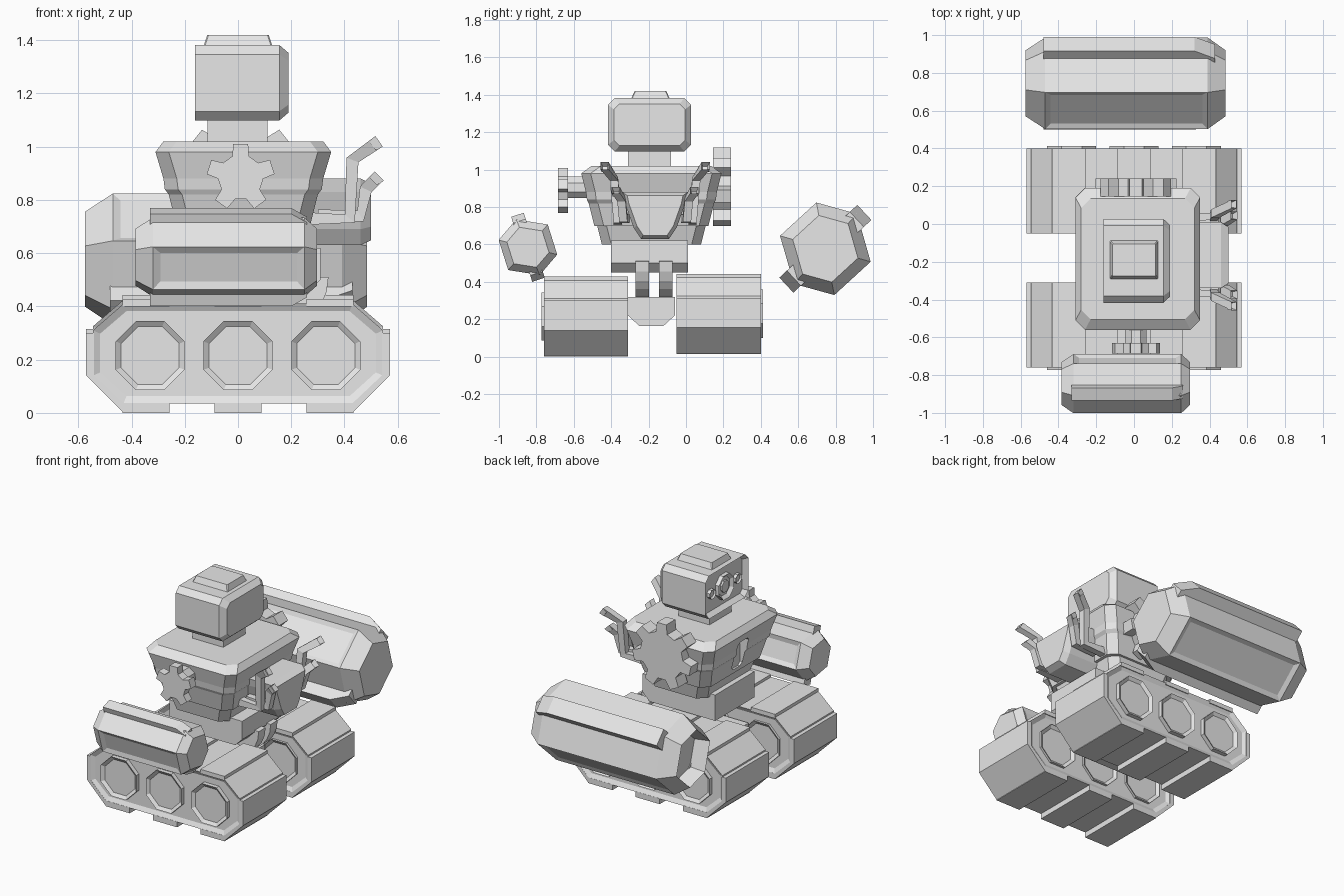
import bpy, bmesh
from math import cos, sin, radians, pi
from mathutils import Vector

if "Cube" in bpy.data.objects:
    bpy.data.objects.remove(bpy.data.objects["Cube"], do_unlink=True)

mat = bpy.data.materials.new("plain_grey")
mat.use_nodes = True
mat.diffuse_color = (0.8, 0.8, 0.8, 1)
mat.node_tree.nodes["Principled BSDF"].inputs["Base Color"].default_value = (0.8, 0.8, 0.8, 1)


def place(p, axis, t):
    return {"x": (t, p[0], p[1]), "y": (p[0], t, p[1]), "z": (p[0], p[1], t)}[axis]


def loft(name, axis, rings, first=None, last=None, panel_dirs=()):
    """Skin a list of (position, profile); caps and chosen sides can be recessed."""
    bm = bmesh.new()
    loops = [[bm.verts.new(place(p, axis, t)) for p in prof] for t, prof in rings]
    sides = []
    for a, b in zip(loops, loops[1:]):
        n = len(a)
        sides += [bm.faces.new((a[i], a[(i + 1) % n], b[(i + 1) % n], b[i])) for i in range(n)]
    caps = [bm.faces.new(loops[0]), bm.faces.new(loops[-1])]
    bmesh.ops.recalc_face_normals(bm, faces=bm.faces)
    for face, cut in zip(caps, (first, last)):
        if cut:
            bmesh.ops.inset_individual(bm, faces=[face], thickness=cut[0], depth=-cut[1])
    panels = [f for f in sides if any(f.normal.dot(Vector(d)) > 0.97 for d in panel_dirs)]
    if panels:
        bmesh.ops.inset_individual(bm, faces=panels, thickness=0.04, depth=-0.012)
    mesh = bpy.data.meshes.new(name)
    bm.to_mesh(mesh)
    bm.free()
    mesh.materials.append(mat)
    obj = bpy.data.objects.new(name, mesh)
    bpy.context.scene.collection.objects.link(obj)
    return obj


def prism(name, axis, prof, a, b, **kw):
    return loft(name, axis, [(a, prof), (b, prof)], **kw)


def box(name, x0, x1, y0, y1, z0, z1):
    return prism(name, "z", [(x0, y0), (x1, y0), (x1, y1), (x0, y1)], z0, z1)


def chamfered(cx, cy, hx, hy, c):
    q = [(hx, hy - c), (hx - c, hy)]
    pts = q + [(-x, y) for x, y in q[::-1]]
    return [(cx + x, cy + y) for x, y in pts + [(-x, -y) for x, y in pts]]


def octagon(cx, cy, r):
    return [(cx + r * cos(pi / 8 + i * pi / 4), cy + r * sin(pi / 8 + i * pi / 4)) for i in range(8)]


def mirrored(half):
    return half + [(-x, z) for x, z in half[::-1]]


# Track units, with tread pads and wheels
def track(side, y0, y1, dz, outer):
    def up(pts):
        return [(x, z + dz) for x, z in pts]
    core = mirrored([(0.43, 0.035), (0.545, 0.14), (0.545, 0.31), (0.43, 0.41)])
    prism(side + "_track", "y", up(core), y0, y1, first=(0.03, 0.015), last=(0.03, 0.015))
    for s, label in ((-1, "right"), (1, "left")):
        pad = [(0.43, 0.0), (0.57, 0.14), (0.57, 0.3), (0.54, 0.3), (0.54, 0.14), (0.43, 0.036)]
        prism(f"{side}_{label}_end_pad", "y", up([(s * x, z) for x, z in pad]), y0, y1)
    for i in (-1, 0, 1):
        c = i * 0.345
        box(f"{side}_lower_pad_{i}", c - 0.088, c + 0.088, y0, y1, dz, dz + 0.037)
        box(f"{side}_upper_pad_{i}", c - 0.088, c + 0.088, y0, y1, dz + 0.4, dz + 0.428)
        a, b = (y0 - 0.013, y1) if outer < 0 else (y0, y1 + 0.013)
        prism(f"{side}_wheel_{i}", "y", octagon(i * 0.33, 0.215 + dz, 0.14), a, b,
              first=(0.022, 0.015), last=(0.022, 0.015))


track("front", -0.76, -0.31, 0.0, -1)
track("back", -0.05, 0.4, 0.015, 1)

# Hips between the tracks
MID = -0.185
keel = [(-0.31, 0.32), (-0.31, 0.22), (-0.25, 0.165), (-0.12, 0.165), (-0.06, 0.22), (-0.06, 0.32)]
prism("axle_keel", "x", keel, -0.24, 0.24)
hip = [(-0.22, 0.62), (-0.22, 0.45), (0.26, 0.45), (0.31, 0.5), (0.31, 0.62)]
prism("hip_block", "y", hip, -0.4, 0.01)
brace = [(0.1, 0.52)] + [(0.13 + 0.21 * cos(a), 0.51 + 0.21 * sin(a))
                         for a in (radians(-15 * i) for i in range(7))] + [(0.1, 0.3)]
for i, y in enumerate((-0.27, -0.145)):
    prism(f"hip_brace_{i}", "y", brace, y, y + 0.072)

# Torso with stepped sides
steps = [(0.6, 0.2, 0.265), (0.7, 0.23, 0.29), (0.7, 0.25, 0.305), (0.82, 0.28, 0.335),
         (0.84, 0.295, 0.345), (0.88, 0.3, 0.35), (0.98, 0.33, 0.375), (1.02, 0.3, 0.32)]
torso = loft("torso", "z", [(z, chamfered(0.02, MID, hx, hy, 0.05)) for z, hx, hy in steps])

# Chest slot cut into the face side of the torso
slot = prism("chest_slot_cutter", "x", chamfered(MID, 0.83, 0.055, 0.1, 0.02), -0.5, -0.225)
slot.hide_render = True
slot.hide_viewport = True
cut = torso.modifiers.new("chest_slot", "BOOLEAN")
cut.operation = "DIFFERENCE"
cut.object = slot


# Shoulder gears
def gear(name, n, cx, cz, root, tip, y0, y1):
    prof = []
    for i in range(n):
        mid, step = pi / 2 + i * 2 * pi / n, pi / n
        for f, r in ((-0.6, root), (-0.35, tip), (0.35, tip), (0.6, root)):
            prof.append((cx + r * cos(mid + f * step), cz + r * sin(mid + f * step)))
    prism(name, "y", prof, y0, y1)


gear("front_gear", 5, 0.01, 0.885, 0.085, 0.128, -0.685, -0.63)
prism("front_shoulder_axle", "y", octagon(0.01, 0.905, 0.062), -0.64, -0.48)
gear("back_gear", 7, 0.01, 0.905, 0.155, 0.215, 0.145, 0.24)
prism("back_shoulder_axle", "y", octagon(0.01, 0.905, 0.1), 0.05, 0.16)

# Neck, head and cap
box("neck", -0.115, 0.11, -0.31, -0.08, 1.0, 1.12)
HZ = 1.24
face = chamfered(-0.195, HZ, 0.222, 0.142, 0.035)
back = chamfered(-0.195, HZ, 0.19, 0.112, 0.03)
loft("head", "x", [(-0.162, face), (0.155, face), (0.19, back)], first=(0.025, 0.03))
loft("head_cap", "z", [(1.375, chamfered(0, -0.19, 0.13, 0.105, 0.005)),
                       (1.42, chamfered(0, -0.19, 0.115, 0.085, 0.005))])
prism("main_eye", "x", octagon(-0.195, HZ, 0.085), -0.16, -0.12, first=(0.022, 0.02))
prism("main_eye_lens", "x", octagon(-0.195, HZ, 0.04), -0.152, -0.12)
for s in (-1, 1):
    prism(f"small_eye_{s}", "x", octagon(-0.195 + s * 0.135, HZ, 0.032), -0.155, -0.12, first=(0.01, 0.01))

# Engine pack on the back of the torso
def pack(z_shift, top, low, ztop, zlow):
    return [(MID + 0.02 - top, ztop), (MID + 0.02 + top, ztop),
            (MID + 0.02 + low, zlow), (MID + 0.02 - low, zlow)]


def pack_ring(k, t):
    rows = [(0.175, 0.88), (0.165, 0.83), (0.115, 0.69), (0.075, 0.63)]
    pts = [(w * k, 0.755 + (z - 0.755) * k) for w, z in rows]
    return [(MID + 0.02 + w, z) for w, z in pts] + [(MID + 0.02 - w, z) for w, z in pts[::-1]]


loft("engine_pack", "x", [(t, pack_ring(k, t)) for t, k in ((0.24, 1), (0.46, 1), (0.5, 0.85))])


# Bent exhaust pipes, two on each side of the engine
def pipe(name, path, s):
    curve = bpy.data.curves.new(name, "CURVE")
    rings = []
    pts = [Vector(p) for p in path]
    for i, p in enumerate(pts):
        d = (pts[min(i + 1, len(pts) - 1)] - pts[max(i - 1, 0)]).normalized()
        side = Vector((0, 1, 0))
        up = d.cross(side).normalized()
        rings.append([p + side * a * 0.022 + up * b * 0.024 for a, b in ((1, 1), (1, -1), (-1, -1), (-1, 1))])
    bpy.data.curves.remove(curve)
    bm = bmesh.new()
    loops = [[bm.verts.new((v.x, -0.165 + s * v.y, v.z)) for v in r] for r in rings]
    for a, b in zip(loops, loops[1:]):
        for i in range(4):
            bm.faces.new((a[i], a[(i + 1) % 4], b[(i + 1) % 4], b[i]))
    caps = [bm.faces.new(loops[0]), bm.faces.new(loops[-1])]
    bmesh.ops.recalc_face_normals(bm, faces=bm.faces)
    bmesh.ops.inset_individual(bm, faces=caps[1:], thickness=0.008, depth=-0.03)
    mesh = bpy.data.meshes.new(name)
    bm.to_mesh(mesh)
    bm.free()
    mesh.materials.append(mat)
    bpy.context.scene.collection.objects.link(bpy.data.objects.new(name, mesh))


for s in (-1, 1):
    pipe(f"tall_pipe_{s}", [(0.25, 0.2, 0.73), (0.42, 0.2, 0.73), (0.43, 0.22, 0.95), (0.53, 0.27, 1.02)], s)
    pipe(f"short_pipe_{s}", [(0.3, 0.16, 0.74), (0.46, 0.17, 0.74), (0.48, 0.18, 0.84), (0.53, 0.21, 0.89)], s)


# Forearm barrels with side panels and long ridge bars
def forearm(name, cy, cz, size, turn, xs, ridge, muzzle=None):
    def polar(r, deg):
        a = radians(deg + turn)
        return Vector((r * size * cos(a), r * size * sin(a)))
    centre = Vector((cy, cz))
    hexagon = [polar(0.252, d) for d in (101, 48, -16, -79, -132, 164)]
    rings = [(x, [tuple(centre + v * k) for v in hexagon]) for x, k in zip(xs, (0.72, 1, 1, 0.72))]
    dirs = [(0, *polar(1 / size, d)) for d in (132.5, -47.5)]
    loft(name, "x", rings, first=muzzle, panel_dirs=dirs)
    for i, d in enumerate((43, 223)):
        out, across = polar(1, d), polar(0.055, d + 90)
        bar = [(x, [tuple(centre + out * r + across * s) for r, s in ((0.15, -1), (h, -1), (h, 1), (0.15, 1))])
               for x, h in zip(ridge, (0.285, 0.285, 0.23))]
        loft(f"{name}_ridge_{i}", "x", bar)


forearm("front_forearm", -0.845, 0.585, 0.64, 65, (-0.385, -0.32, 0.25, 0.297), (-0.33, 0.2, 0.26))
forearm("back_forearm", 0.745, 0.577, 1.0, 0, (-0.575, -0.47, 0.39, 0.485), (-0.48, 0.32, 0.43), (0.02, 0.1))
